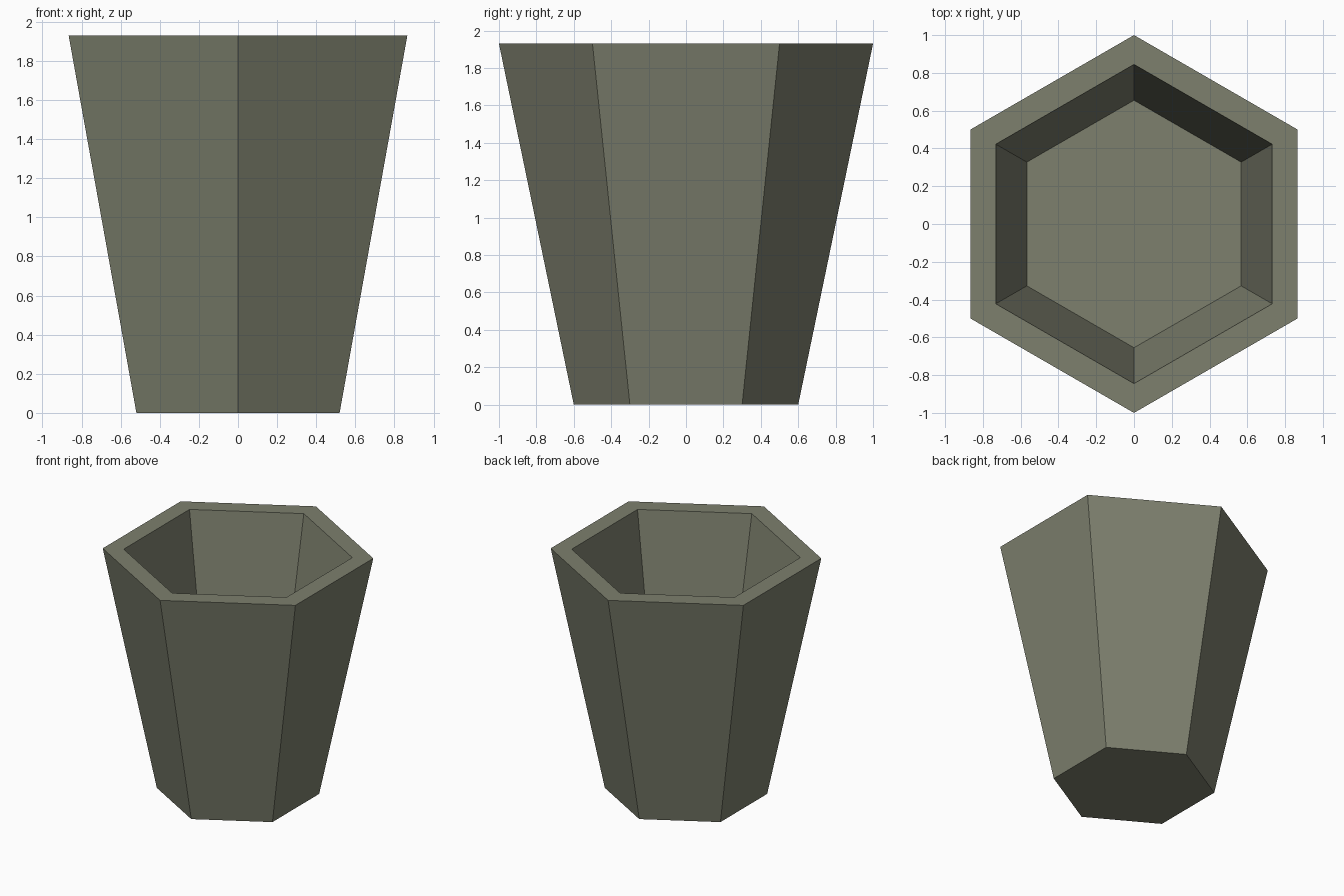
import bpy, bmesh, math

if "Cube" in bpy.data.objects:
    bpy.data.objects.remove(bpy.data.objects["Cube"])

# Single drab olive-grey colour
mat = bpy.data.materials.new("olive_grey")
mat.diffuse_color = (0.205, 0.215, 0.155, 1.0)
mat.use_nodes = True
mat.node_tree.nodes["Principled BSDF"].inputs["Base Color"].default_value = mat.diffuse_color

# Cup profile from outer base to rim to inner floor: (corner radius, height)
profile = [(0.60, 0.0), (1.0, 1.93), (0.845, 1.93), (0.655, 0.96)]

bm = bmesh.new()
rings = []
for r, z in profile:
    rings.append([bm.verts.new((r * math.cos(math.radians(30 + 60 * i)),
                                r * math.sin(math.radians(30 + 60 * i)), z))
                  for i in range(6)])

# Side walls, rim and inner walls
for a, b in zip(rings, rings[1:]):
    for i in range(6):
        j = (i + 1) % 6
        bm.faces.new((a[i], a[j], b[j], b[i]))

# Base and inner floor
bm.faces.new(rings[0][::-1])
bm.faces.new(rings[-1])
bmesh.ops.recalc_face_normals(bm, faces=bm.faces[:])

mesh = bpy.data.meshes.new("hexagonal_pot")
bm.to_mesh(mesh)
bm.free()
mesh.materials.append(mat)
pot = bpy.data.objects.new("hexagonal_pot", mesh)
bpy.context.collection.objects.link(pot)
